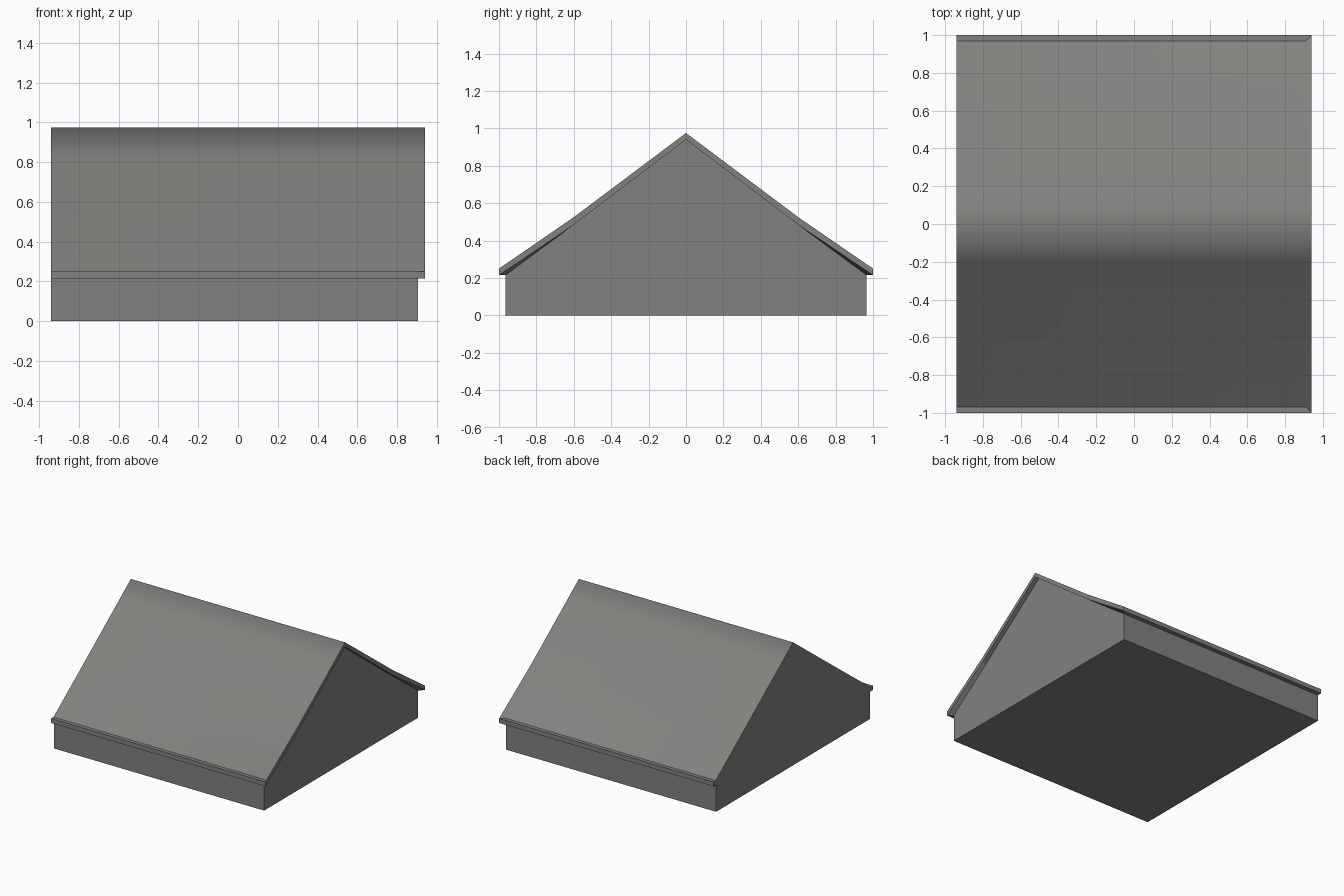
import bpy, bmesh
from mathutils import Vector

if "Cube" in bpy.data.objects:
    bpy.data.objects.remove(bpy.data.objects["Cube"])

grey = bpy.data.materials.new("roof grey")
grey.diffuse_color = (0.22, 0.22, 0.21, 1)
grey.use_nodes = True
grey.node_tree.nodes["Principled BSDF"].inputs["Base Color"].default_value = grey.diffuse_color

L, R, WALL = -0.94, 0.94, 0.905          # left end, rake overhang, right wall
# Half profiles (y, z) from ridge to eave
top = [(0, 0.975), (0.2, 0.825), (0.6, 0.525), (0.97, 0.25)]
top_rake = top[:3] + [(1, 0.25)]         # rake flares out to the eave corner
under = [(0, 0.94), (0.6, 0.485), (0.965, 0.215)]
under_rake = under[:2] + [(1, 0.215)]


def face(bm, pts, out, smooth=False):
    """Add a face whose normal points along 'out'."""
    f = bm.faces.new([bm.verts.new(p) for p in pts])
    f.normal_update()
    if f.normal.dot(Vector(out)) < 0:
        f.normal_flip()
    f.smooth = smooth


def strip(bm, xa, a, xb, b, side, out, smooth=False):
    """Quads between two half profiles, on one side of the ridge."""
    for i in range(len(a) - 1):
        pts = [(xa, *a[i]), (xa, *a[i + 1]), (xb, *b[i + 1]), (xb, *b[i])]
        face(bm, [(x, side * y, z) for x, y, z in pts], out, smooth)


def finish(bm, name):
    bmesh.ops.remove_doubles(bm, verts=bm.verts, dist=1e-5)
    me = bpy.data.meshes.new(name)
    bm.to_mesh(me)
    bm.free()
    me.materials.append(grey)
    bpy.context.collection.objects.link(bpy.data.objects.new(name, me))


roof, walls = bmesh.new(), bmesh.new()
for s in (1, -1):
    # slopes, smoothed over the ridge
    strip(roof, L, top, 0.91, top, s, (0, s, 1), True)
    strip(roof, 0.91, top, R, top_rake, s, (0, s, 1), True)
    # flat eave lip, fascia and soffit
    face(roof, [(L, s * 0.97, 0.25), (0.91, s * 0.97, 0.25),
                (R, s, 0.25), (L, s, 0.25)], (0, 0, 1))
    face(roof, [(L, s, 0.215), (R, s, 0.215), (R, s, 0.25), (L, s, 0.25)], (0, s, 0))
    face(roof, [(L, s * 0.965, 0.215), (WALL, s * 0.965, 0.215),
                (R, s, 0.215), (L, s, 0.215)], (0, 0, -1))
    # rake end board and its underside
    board_top = [top_rake[0], top_rake[2], top_rake[3]]
    strip(roof, R, board_top, R, under_rake, s, (1, 0, 0))
    strip(roof, R, under_rake, WALL, under, s, (0, -s, -1))
    # side wall
    face(walls, [(L, s * 0.965, 0), (WALL, s * 0.965, 0),
                 (WALL, s * 0.965, 0.215), (L, s * 0.965, 0.215)], (0, s, 0))


def mirrored(half):
    """Full outline from a half outline that starts on the ridge."""
    return half + [(-y, z) for y, z in reversed(half[1:])]


# right gable, flush left gable and floor
face(walls, [(WALL, *p) for p in mirrored(under + [(0.965, 0)])], (1, 0, 0))
left = top + [(1, 0.25), (1, 0.215), (0.965, 0.215), (0.965, 0)]
face(walls, [(L, *p) for p in mirrored(left)], (-1, 0, 0))
face(walls, [(L, -0.965, 0), (WALL, -0.965, 0), (WALL, 0.965, 0), (L, 0.965, 0)], (0, 0, -1))

finish(roof, "roof")
finish(walls, "gable_walls")
